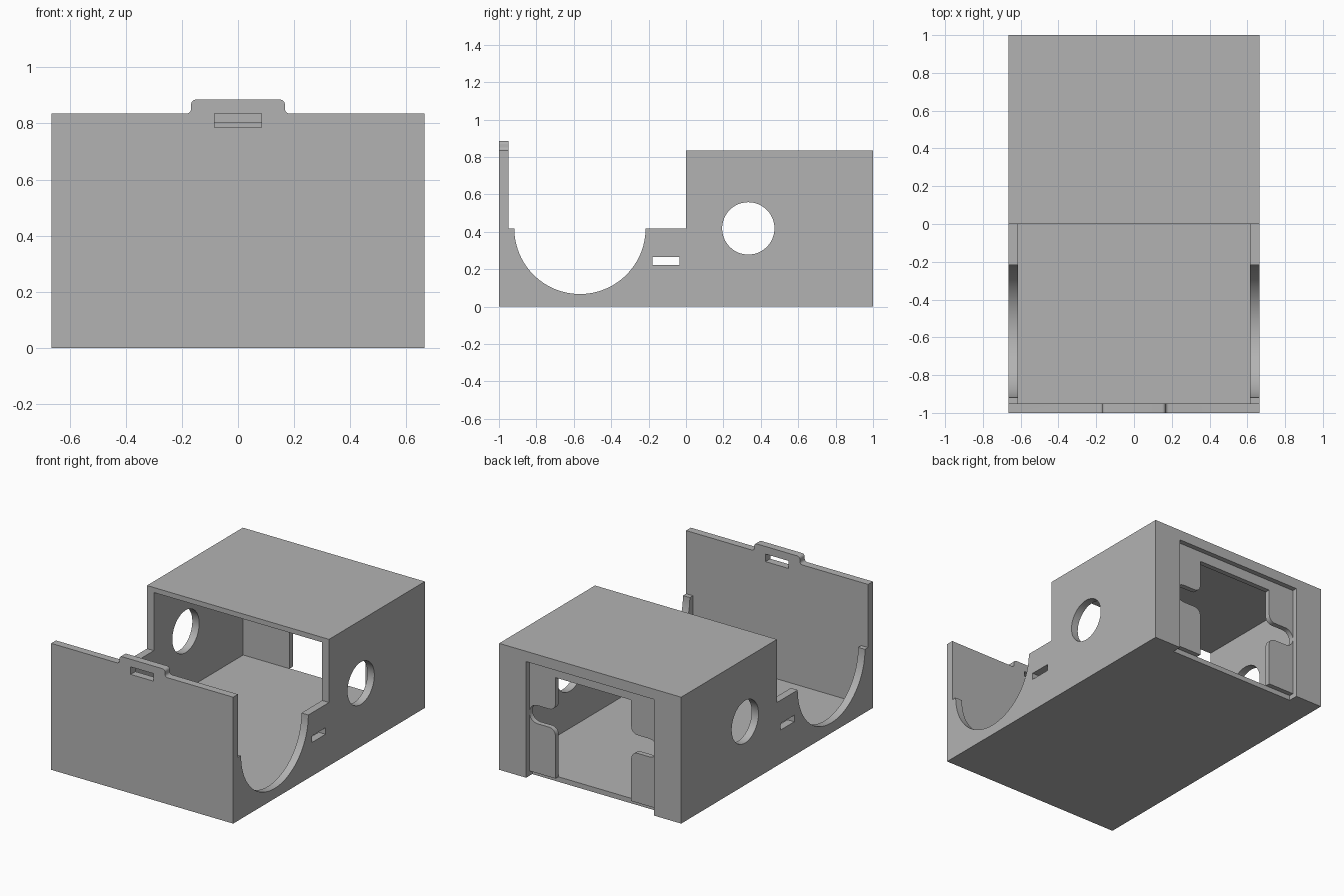
import bpy, bmesh
from math import sin, cos, radians

cube = bpy.data.objects.get("Cube")
if cube:
    bpy.data.objects.remove(cube, do_unlink=True)

HALF_W, WALL, THIN = 0.665, 0.05, 0.033
ROOF, LEDGE, TAB_TOP = 0.835, 0.418, 0.885

grey = bpy.data.materials.new("plain_grey")
grey.use_nodes = True
grey.diffuse_color = (0.45, 0.45, 0.45, 1)
grey.node_tree.nodes["Principled BSDF"].inputs["Base Color"].default_value = (0.45, 0.45, 0.45, 1)


def arc(cx, cy, r, a0, a1, n):
    steps = [radians(a0 + (a1 - a0) * i / n) for i in range(n + 1)]
    return [(cx + r * cos(a), cy + r * sin(a)) for a in steps]


def rect(x0, y0, x1, y1):
    return [(x0, y0), (x1, y0), (x1, y1), (x0, y1)]


def prism(name, outline, axis, lo, hi):
    """Extrude an outline, given in (y, z) for axis x or (x, z) for axis y."""
    bm = bmesh.new()
    place = (lambda p: (lo, *p)) if axis == "x" else (lambda p: (p[0], lo, p[1]))
    face = bm.faces.new([bm.verts.new(place(p)) for p in outline])
    new = bmesh.ops.extrude_face_region(bm, geom=[face])["geom"]
    step = (hi - lo, 0, 0) if axis == "x" else (0, hi - lo, 0)
    bmesh.ops.translate(bm, vec=step, verts=[v for v in new if isinstance(v, bmesh.types.BMVert)])
    bmesh.ops.recalc_face_normals(bm, faces=bm.faces)
    mesh = bpy.data.meshes.new(name)
    bm.to_mesh(mesh)
    bm.free()
    mesh.materials.append(grey)
    obj = bpy.data.objects.new(name, mesh)
    bpy.context.collection.objects.link(obj)
    return obj


def cut(body, name, outline, axis, lo, hi):
    cutter = prism(name, outline, axis, lo, hi)
    cutter.hide_render = True
    mod = body.modifiers.new(name, "BOOLEAN")
    mod.operation, mod.solver, mod.object = "DIFFERENCE", "EXACT", cutter
    bpy.context.view_layer.objects.active = body
    bpy.ops.object.modifier_apply(modifier=mod.name)
    bpy.data.objects.remove(cutter, do_unlink=True)


# Solid body: side silhouette with the round cradle, across the full width
cradle = arc(-0.567, LEDGE, 0.351, 0, -180, 48)
body = prism("open_case", [(-1, 0), (1, 0), (1, ROOF), (0, ROOF), (0, LEDGE)] + cradle
             + [(-1 + WALL, LEDGE), (-1 + WALL, TAB_TOP), (-1, TAB_TOP)], "x", -HALF_W, HALF_W)

# Interior, open at the top in front of the roof
inner = HALF_W - WALL
cut(body, "interior", [(-1 + WALL, THIN), (0.933, THIN), (0.933, ROOF - THIN), (-0.1, ROOF - THIN),
                       (-0.1, 1), (-1 + WALL, 1)], "x", -inner, inner)

# Front panel: trim both sides of the rounded top tab
for s in (-1, 1):
    trim = ([(0.8, ROOF)] + arc(0.185, ROOF + 0.018, 0.018, 270, 180, 6)
            + arc(0.149, TAB_TOP - 0.018, 0.018, 0, 90, 6) + [(0.149, 1), (0.8, 1)])
    cut(body, "tab_trim", [(s * x, z) for x, z in trim], "y", -1.1, -0.9)
cut(body, "tab_slot", rect(-0.084, 0.785, 0.084, 0.835), "y", -1.1, -0.9)

# Round holes and small strap slots through both side walls
cut(body, "round_holes", arc(0.333, LEDGE, 0.14, 0, 352.5, 47), "x", -0.8, 0.8)
cut(body, "strap_slots", rect(-0.18, 0.222, -0.036, 0.265), "x", -0.8, 0.8)

# Back: shallow cover recess, with the floor cut further in
cut(body, "cover_recess", [(0.967, 0.767), (1.1, 0.767), (1.1, -0.1), (0.936, -0.1),
                           (0.936, THIN), (0.967, THIN)], "x", -0.468, 0.468)

# Back opening with a rounded finger notch at each side
half = ([(0.277, THIN)] + arc(0.322, 0.315, 0.045, 180, 90, 8) + arc(0.408, 0.42, 0.06, -90, 90, 16)
        + arc(0.322, 0.525, 0.045, 270, 180, 8) + [(0.277, 0.7)])
cut(body, "back_opening", half + [(-x, z) for x, z in reversed(half)], "y", 0.9, 1.1)

# Smooth curves, sharp corners
bpy.ops.object.select_all(action="DESELECT")
body.select_set(True)
bpy.context.view_layer.objects.active = body
bpy.ops.object.shade_smooth_by_angle(angle=radians(25))
